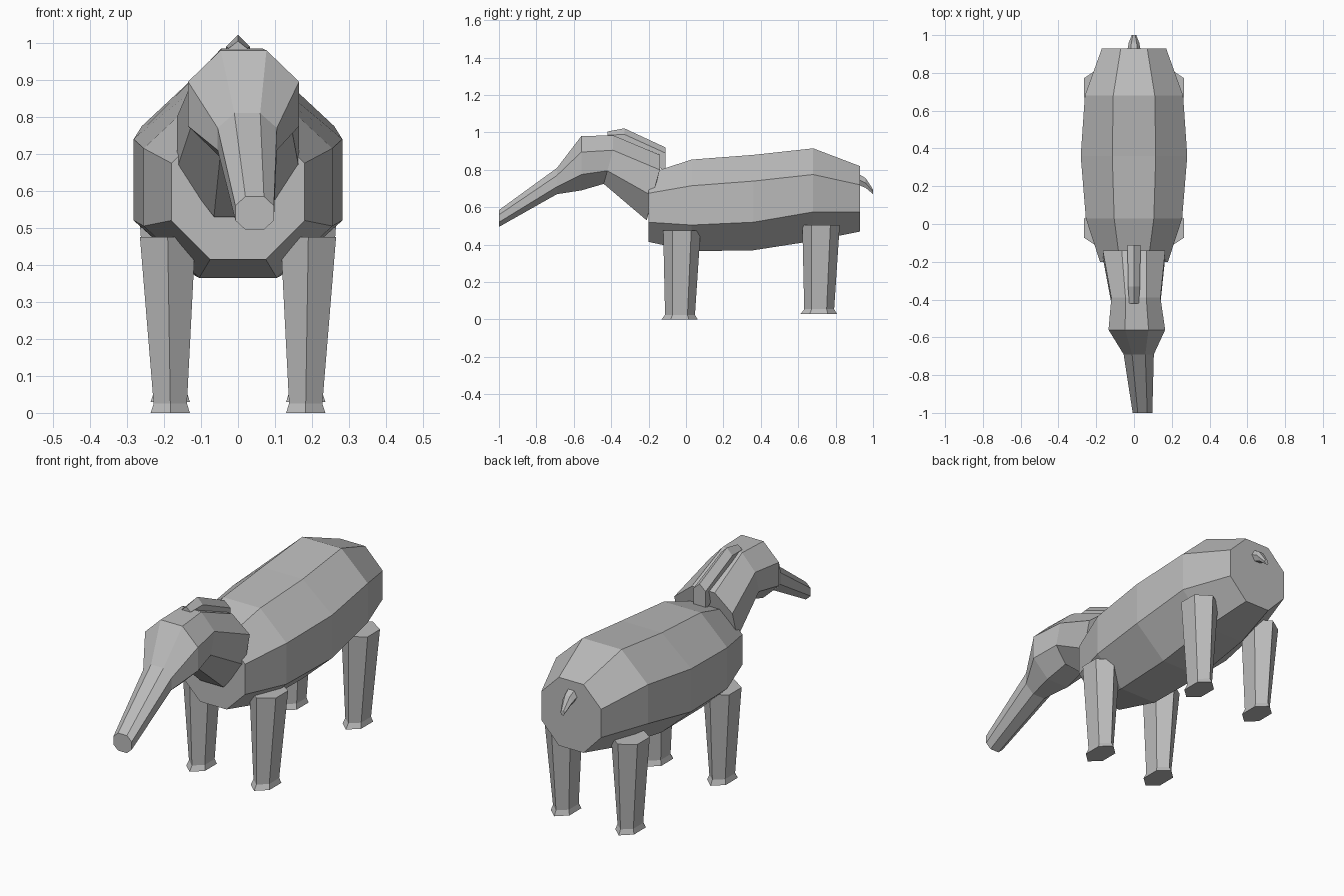
import bpy
import bmesh
import math

if "Cube" in bpy.data.objects:
    bpy.data.objects.remove(bpy.data.objects["Cube"], do_unlink=True)

grey = bpy.data.materials.new("plain grey")
grey.use_nodes = True
grey.diffuse_color = (0.5, 0.5, 0.5, 1)
grey.node_tree.nodes["Principled BSDF"].inputs["Base Color"].default_value = (0.5, 0.5, 0.5, 1)


def loft(name, rings):
    """Skin a row of equal-sized rings and close both ends."""
    bm = bmesh.new()
    loops = [[bm.verts.new(p) for p in ring] for ring in rings]
    for a, b in zip(loops, loops[1:]):
        for i in range(len(a)):
            j = (i + 1) % len(a)
            bm.faces.new((a[i], a[j], b[j], b[i]))
    bm.faces.new(loops[0])
    bm.faces.new(loops[-1])
    bmesh.ops.recalc_face_normals(bm, faces=bm.faces)
    mesh = bpy.data.meshes.new(name)
    bm.to_mesh(mesh)
    bm.free()
    mesh.materials.append(grey)
    obj = bpy.data.objects.new(name, mesh)
    bpy.context.collection.objects.link(obj)
    return obj


def octagon(cx, side, cap, ys, zs):
    """Eight-sided section; ys and zs run from the top edge to the bottom edge."""
    widths = (cap, side, side, cap)
    right = [(cx + w, y, z) for w, y, z in zip(widths, ys, zs)]
    left = [(cx - w, y, z) for w, y, z in zip(widths, ys, zs)]
    return right + left[::-1]


def hexagon(cx, cy, rx, ry, z):
    """Six-sided section with corners at front and back."""
    ring = []
    for k in range(6):
        a = math.radians(60 * k + 90)
        ring.append((cx + rx * math.cos(a) / math.cos(math.pi / 6), cy + ry * math.sin(a), z))
    return ring


# Barrel-shaped body
loft("body", [octagon(0, side, cap, [y] * 4, zs) for y, side, cap, zs in [
    (-0.2, 0.18, 0.075, (0.78, 0.675, 0.52, 0.415)),
    (0.03, 0.255, 0.105, (0.855, 0.715, 0.505, 0.365)),
    (0.36, 0.282, 0.115, (0.88, 0.74, 0.52, 0.37)),
    (0.68, 0.26, 0.11, (0.915, 0.775, 0.575, 0.42)),
    (0.93, 0.17, 0.07, (0.82, 0.72, 0.575, 0.47)),
]])

# Neck, head and tapering snout, leaning a little to one side
loft("neck_head_snout", [octagon(*r) for r in [
    (0, 0.165, 0.065, (-0.14, -0.14, -0.18, -0.21), (0.88, 0.80, 0.66, 0.53)),
    (0.01, 0.13, 0.055, (-0.39, -0.39, -0.42, -0.44), (0.985, 0.905, 0.795, 0.725)),
    (0.015, 0.15, 0.062, [-0.56] * 4, (0.98, 0.895, 0.775, 0.69)),
    (0.025, 0.08, 0.035, [-0.69] * 4, (0.81, 0.77, 0.71, 0.67)),
    (0.045, 0.052, 0.025, [-1.0] * 4, (0.585, 0.56, 0.52, 0.495)),
]])

# Peaked crest along the back of the neck
loft("crest", [[(0, y, top), (w, y, mid), (w, y, low), (-w, y, low), (-w, y, mid)]
               for y, w, top, mid, low in [
    (-0.42, 0.025, 1.005, 0.985, 0.96),
    (-0.33, 0.032, 1.022, 0.99, 0.94),
    (-0.11, 0.034, 0.92, 0.89, 0.79),
]])

# Short drooping tail
loft("tail", [hexagon_pts for hexagon_pts in (
    [(w * math.cos(k * math.pi / 3), y, z + h * math.sin(k * math.pi / 3)) for k in range(6)]
    for y, w, z, h in [(0.92, 0.035, 0.75, 0.035), (0.96, 0.028, 0.73, 0.03), (1.0, 0.012, 0.683, 0.014)]
)])

# Legs with flared feet
for side, x in (("left", 1), ("right", -1)):
    for end, cy, top, ground in (("front", -0.022, 0.475, 0), ("back", 0.722, 0.505, 0.03)):
        loft(end + "_" + side + "_leg", [
            hexagon(x * 0.19, cy, 0.075, 0.1, top),
            hexagon(x * 0.183, cy - 0.01, 0.045, 0.08, ground + 0.025),
            hexagon(x * 0.183, cy - 0.012, 0.053, 0.097, ground),
        ])
